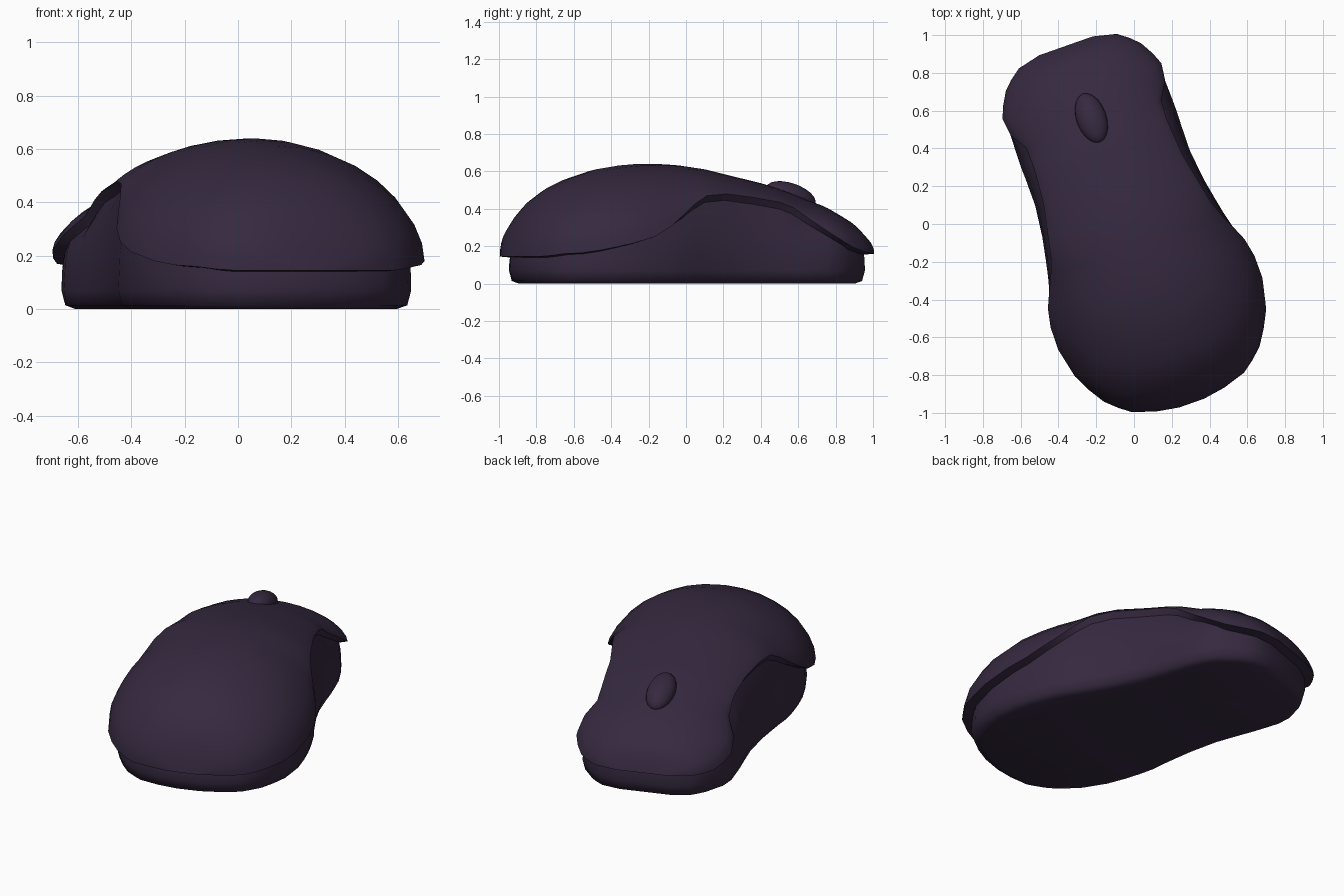
import bpy, math
from mathutils import Vector, Matrix

if "Cube" in bpy.data.objects:
    bpy.data.objects.remove(bpy.data.objects["Cube"])

TILT = math.radians(19.4)
PLACE = Matrix.Translation((-0.028, 0, 0)) @ Matrix.Rotation(TILT, 4, 'Z')

plum = bpy.data.materials.new("dark_plum")
plum.diffuse_color = (0.036, 0.022, 0.050, 1)
plum.use_nodes = True
plum.node_tree.nodes["Principled BSDF"].inputs["Base Color"].default_value = plum.diffuse_color

# Stations front to rear: position, shell half width, rim height, crest height, body offset from rim
ST = [
    (1.0, .15, .16, .16, -.05), (.97, .275, .16, .26, -.05), (.925, .335, .165, .305, -.05),
    (.88, .38, .17, .345, -.05), (.81, .42, .19, .385, -.045), (.745, .446, .22, .42, -.035),
    (.65, .434, .28, .455, 0), (.56, .38, .35, .49, .06), (.47, .375, .41, .52, .063),
    (.4, .378, .435, .54, .058), (.25, .39, .46, .575, .045), (.08, .425, .48, .615, .03),
    (-.04, .45, .47, .632, .028), (-.12, .48, .425, .638, .015), (-.19, .513, .37, .64, 0),
    (-.28, .552, .305, .64, -.03), (-.38, .572, .25, .632, -.045), (-.505, .573, .215, .612, -.05),
    (-.666, .537, .18, .56, -.05), (-.76, .49, .165, .515, -.05), (-.843, .437, .16, .455, -.05),
    (-.9, .375, .15, .395, -.05), (-.945, .315, .145, .33, -.05), (-.985, .19, .145, .24, -.05),
    (-1.005, .07, .145, .145, -.05)]
N = len(ST)
M = 16


def make(name, verts, faces, angle):
    me = bpy.data.meshes.new(name)
    me.from_pydata(verts, [], faces)
    me.materials.append(plum)
    ob = bpy.data.objects.new(name, me)
    bpy.context.collection.objects.link(ob)
    ob.matrix_world = PLACE
    smooth(ob, angle)
    return ob


def smooth(ob, angle):
    bpy.ops.object.select_all(action='DESELECT')
    ob.select_set(True)
    bpy.context.view_layer.objects.active = ob
    bpy.ops.object.shade_smooth_by_angle(angle=math.radians(angle))


# Closed rim loop with outward directions
rim = [(Vector((r, v)), z, o) for v, r, z, c, o in ST]
rim += [(Vector((-p.x, p.y)), z, o) for p, z, o in reversed(rim)]
K = len(rim)
out = []
for k in range(K):
    t = (rim[(k + 1) % K][0] - rim[k - 1][0]).normalized()
    out.append(Vector((-t.y, t.x)))


def ring(rule):
    """Loop of points: rule(rim height, body offset) gives (outward shift, height)."""
    pts = []
    for (p, z, o), n in zip(rim, out):
        d, h = rule(z, o)
        q = p + n * d
        pts.append((q.x, q.y, h))
    return pts


def bridge(a, b):
    return [(a + k, a + (k + 1) % K, b + (k + 1) % K, b + k) for k in range(K)]


def waist(o):
    return max(0.0, min(1.0, (o + .05) / .07))


def lip(z, o):
    w = waist(o)
    return -.055 + .035 * w, z - .005 - .03 * w


# Upper shell: domed cross sections plus the turned-in lip
verts, faces = [], []
for v, r, z, c, o in ST:
    e = .5 + .35 * (z - .15) / .33
    for j in range(M + 1):
        a = math.pi * (j / M - .5)
        verts.append((r * math.sin(a), v, z + (c - z) * max(0, math.cos(a)) ** (2 * e)))
for i in range(N - 1):
    for j in range(M):
        a = i * (M + 1) + j
        faces.append((a, a + M + 1, a + M + 2, a + 1))
a = len(verts)
verts += ring(lambda z, o: (0, z)) + ring(lip)
faces += bridge(a, a + K)
make("upper_shell", verts, faces, 50)

# Lower body: loops from the lip down to the rounded foot
def wall(f, s):
    def rule(z, o):
        d, h = lip(z, o)
        return d + (o - d) * s, .07 + (h - .07) * f
    return rule


loops = [lip, wall(.8, .45), wall(.5, .8), wall(0, 1),
         lambda z, o: (o - .015, .014), lambda z, o: (o - .055, 0)]
verts, faces = [], []
for n, rule in enumerate(loops):
    verts += ring(rule)
    if n:
        faces += bridge((n - 1) * K, n * K)
faces.append(tuple(range((len(loops) - 1) * K, len(loops) * K)))
make("lower_body", verts, faces, 60)

# Scroll wheel
bpy.ops.mesh.primitive_uv_sphere_add(segments=20, ring_count=12, radius=1)
wheel = bpy.context.object
wheel.name = "scroll_wheel"
wheel.data.materials.append(plum)
wheel.matrix_world = (PLACE @ Matrix.Translation((0, .593, .472))
                      @ Matrix.Rotation(math.radians(-18), 4, 'X')
                      @ Matrix.Diagonal((.08, .145, .065, 1)))
smooth(wheel, 60)
